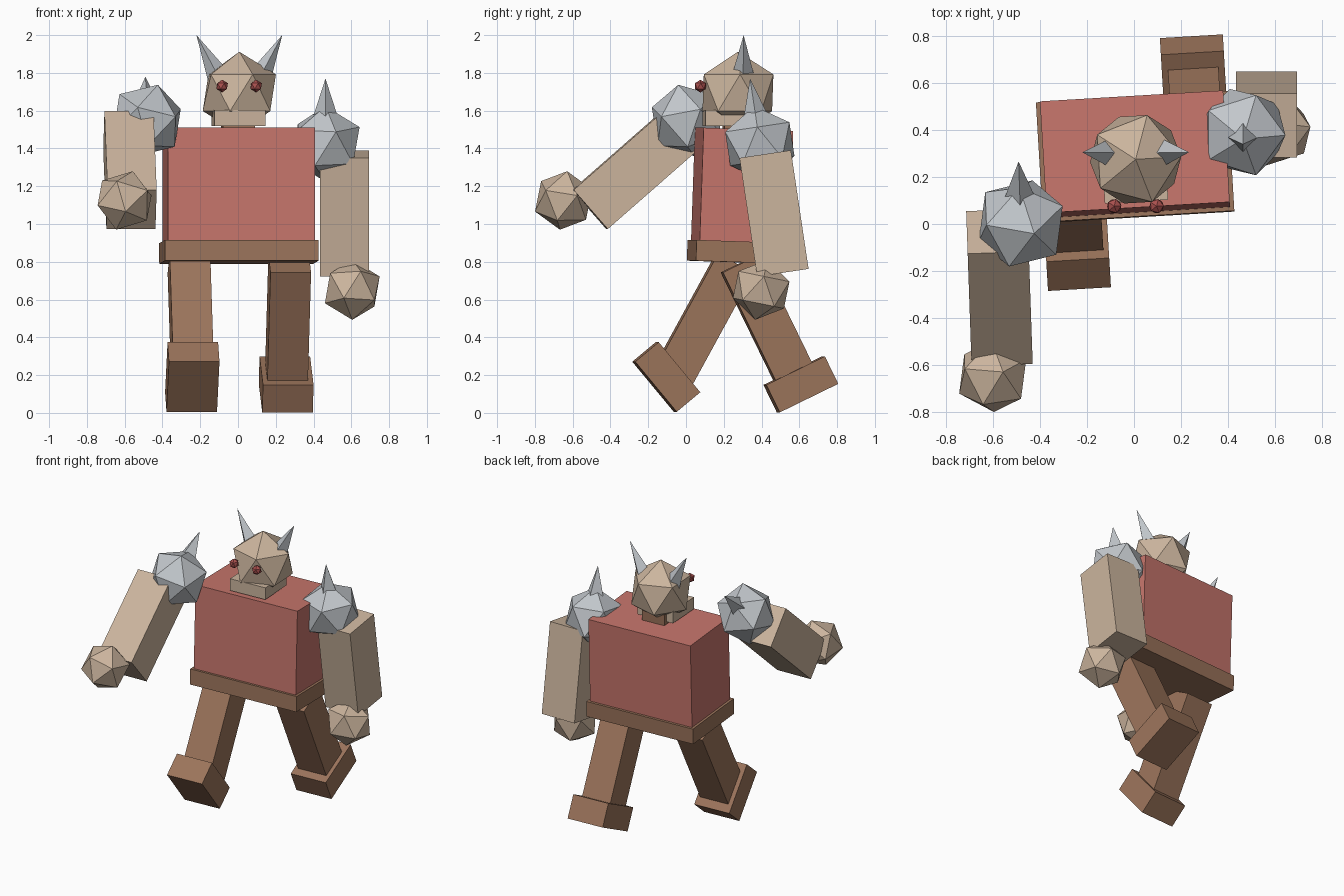
import bpy
import bmesh
from math import radians
from mathutils import Matrix, Vector

cube = bpy.data.objects.get("Cube")
if cube:
    bpy.data.objects.remove(cube, do_unlink=True)


def material(name, rgb):
    m = bpy.data.materials.new(name)
    m.use_nodes = True
    m.diffuse_color = (*rgb, 1)
    m.node_tree.nodes["Principled BSDF"].inputs["Base Color"].default_value = (*rgb, 1)
    return m


SKIN = material("tan_skin", (0.60, 0.46, 0.34))
RED = material("red_cloth", (0.57, 0.18, 0.15))
LEATHER = material("brown_leather", (0.33, 0.175, 0.105))
STEEL = material("grey_steel", (0.54, 0.57, 0.60))
EYE = material("dark_red_eye", (0.40, 0.08, 0.076))


def frame(loc, pitch=0, yaw=0):
    """Joint frame: position, then yaw about z, then pitch about x (degrees)."""
    return (Matrix.Translation(loc) @ Matrix.Rotation(radians(yaw), 4, 'Z')
            @ Matrix.Rotation(radians(pitch), 4, 'X'))


def finish(name, bm, mat, matrix):
    mesh = bpy.data.meshes.new(name)
    bm.to_mesh(mesh)
    bm.free()
    mesh.materials.append(mat)
    ob = bpy.data.objects.new(name, mesh)
    ob.matrix_world = matrix
    bpy.context.collection.objects.link(ob)
    return ob


def box(name, size, mat, matrix):
    bm = bmesh.new()
    bmesh.ops.create_cube(bm, size=1)
    bmesh.ops.scale(bm, vec=size, verts=bm.verts)
    return finish(name, bm, mat, matrix)


def ball(name, radius, mat, matrix):
    bm = bmesh.new()
    bmesh.ops.create_icosphere(bm, subdivisions=1, radius=radius)
    return finish(name, bm, mat, matrix)


def spike(name, base, tip, radius, mat, matrix=Matrix()):
    """Four-sided cone from base to tip."""
    base, tip = Vector(base), Vector(tip)
    axis = tip - base
    bm = bmesh.new()
    bmesh.ops.create_cone(bm, cap_ends=True, segments=4, radius1=radius, radius2=0,
                          depth=axis.length)
    turn = Vector((0, 0, 1)).rotation_difference(axis).to_matrix().to_4x4()
    return finish(name, bm, mat, matrix @ Matrix.Translation((base + tip) / 2) @ turn)


YAW = 3.4
shift = Matrix.Translation

# Belt and torso lean back slightly as one piece
body = frame((0.005, 0.283, 0.797), -2, YAW)
box("belt", (0.815, 0.51, 0.11), LEATHER, body @ shift((0, 0, 0.055)))
box("torso", (0.78, 0.475, 0.61), RED, body @ shift((0, 0, 0.4)))

# Head, jaw and neck
box("neck", (0.17, 0.18, 0.14), LEATHER, frame((0.0, 0.29, 1.54), -2, YAW))
box("jaw", (0.27, 0.26, 0.085), SKIN, frame((0.003, 0.225, 1.562), 0, YAW))
ball("head", 0.217, SKIN, frame((0.007, 0.275, 1.695), 0, YAW))

# Eyes and horns
for side, s in (("right", -1), ("left", 1)):
    ball(side + "_eye", 0.034, EYE, frame((0.006 + s * 0.09, 0.076, 1.73), 0, YAW))
    spike(side + "_horn", (0.007 + s * 0.108, 0.302, 1.775),
          (0.007 + s * 0.227, 0.305, 2.0), 0.062, STEEL)

# Arms: each arm frame carries its shoulder guard, spike and fist
for side, s, loc, pitch, yaw in (("right", -1, (-0.572, -0.27, 1.286), -48.8, 2),
                                 ("left", 1, (0.563, 0.466, 1.056), 8.5, 0)):
    arm = frame(loc, pitch, yaw)
    shoulder = arm @ shift((-s * 0.1, -0.02, 0.375))
    box(side + "_arm", (0.26, 0.275, 0.635), SKIN, arm)
    ball(side + "_shoulder_guard", 0.202, STEEL, shoulder)
    spike(side + "_shoulder_spike", (0, 0, 0.1), (0, 0, 0.35), 0.08, STEEL, shoulder)
    ball(side + "_fist", 0.162, SKIN,
         arm @ shift((s * 0.042, -0.127, -0.39)) @ frame((0, 0, 0), -20))

# Legs in mid stride, feet as wider blocks
for side, thigh, thigh_pitch, foot, foot_pitch in (
        ("right", (-0.25, 0.095, 0.494), -28.7, (-0.242, -0.1045, 0.19), -50.3),
        ("left", (0.265, 0.435, 0.485), 26, (0.255, 0.608, 0.151), 26)):
    box(side + "_leg", (0.215, 0.215, 0.68), LEATHER, frame(thigh, thigh_pitch, YAW))
    box(side + "_foot", (0.268, 0.345, 0.162), LEATHER, frame(foot, foot_pitch, YAW))
